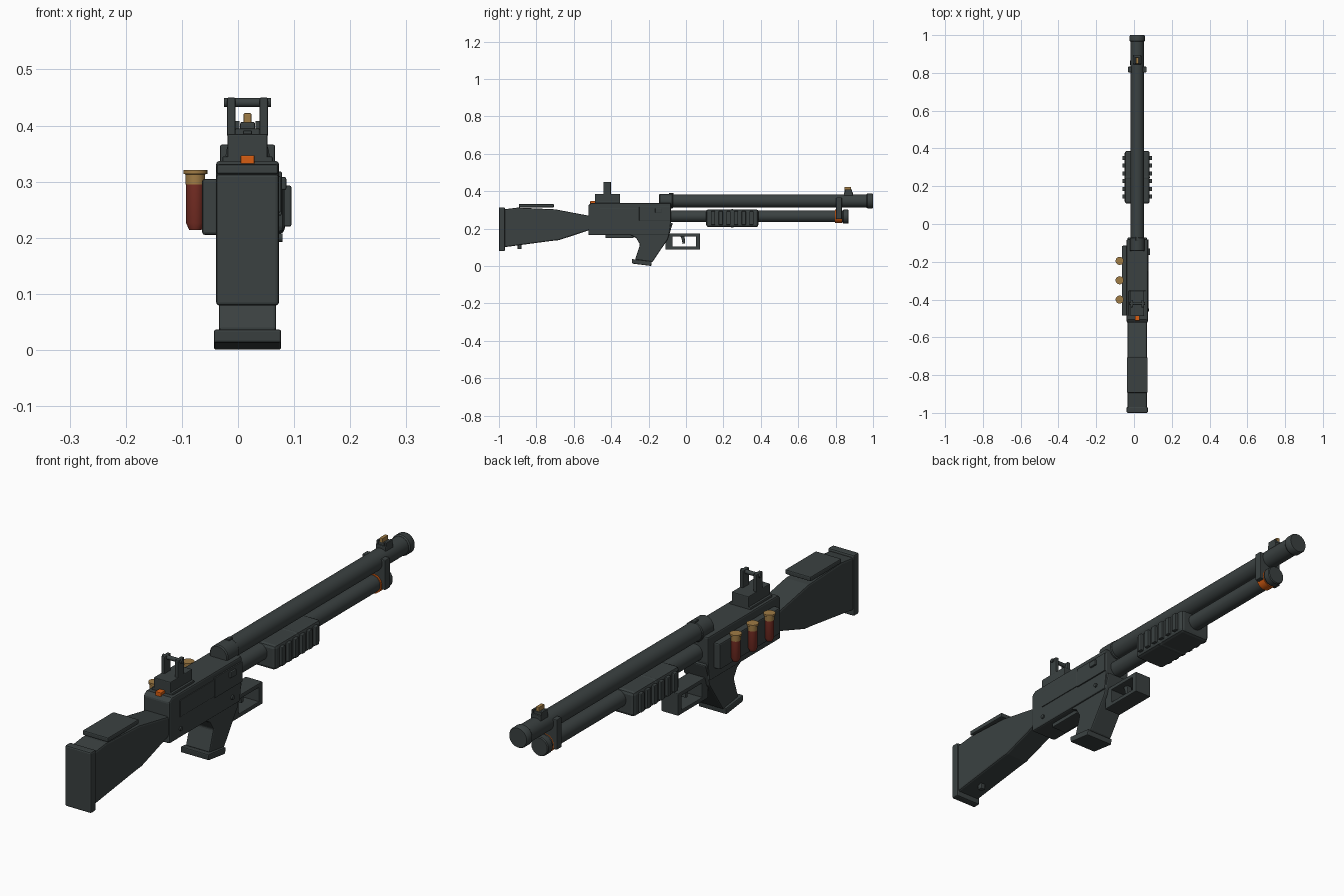
import bpy, bmesh, math
from mathutils import Matrix, Vector

if "Cube" in bpy.data.objects:
    bpy.data.objects.remove(bpy.data.objects["Cube"])

CX = 0.017  # centre line of the gun


def material(name, rgb):
    m = bpy.data.materials.new(name)
    m.diffuse_color = (*rgb, 1)
    m.use_nodes = True
    m.node_tree.nodes["Principled BSDF"].inputs["Base Color"].default_value = m.diffuse_color
    return m


STEEL = material("dark steel", (0.043, 0.053, 0.053))
ORANGE = material("orange", (0.68, 0.11, 0.006))
RED = material("shell red", (0.18, 0.026, 0.017))
BRASS = material("brass", (0.35, 0.2, 0.06))


def finish(name, bm, mat, bevel=0.0, smooth=False):
    bmesh.ops.recalc_face_normals(bm, faces=bm.faces)
    me = bpy.data.meshes.new(name)
    bm.to_mesh(me)
    bm.free()
    me.materials.append(mat)
    ob = bpy.data.objects.new(name, me)
    bpy.context.collection.objects.link(ob)
    if bevel:
        mod = ob.modifiers.new("bevel", 'BEVEL')
        mod.width = bevel
        mod.segments = 2
        mod.limit_method = 'ANGLE'
        mod.angle_limit = math.radians(40)
    if smooth:
        bpy.ops.object.select_all(action='DESELECT')
        ob.select_set(True)
        bpy.context.view_layer.objects.active = ob
        bpy.ops.object.shade_smooth_by_angle(angle=math.radians(35))
    return ob


def box(name, x, y, z, mat=STEEL, bevel=0.003):
    """Box from (low, high) ranges."""
    bm = bmesh.new()
    bmesh.ops.create_cube(bm, size=1)
    for v in bm.verts:
        v.co = Vector([r[0] + (c + 0.5) * (r[1] - r[0]) for c, r in zip(v.co, (x, y, z))])
    return finish(name, bm, mat, bevel)


def mid(half, off=0.0):
    return (CX + off - half, CX + off + half)


def prism(name, pts, half, bevel=0.004):
    """Side profile of (y, z) points extruded across x."""
    bm = bmesh.new()
    f = bm.faces.new([bm.verts.new((CX - half, y, z)) for y, z in pts])
    r = bmesh.ops.extrude_face_region(bm, geom=[f])
    bmesh.ops.translate(bm, vec=(2 * half, 0, 0),
                        verts=[g for g in r["geom"] if isinstance(g, bmesh.types.BMVert)])
    return finish(name, bm, STEEL, bevel)


def lathe(name, rings, origin, axis='Y', mat=STEEL, seg=32):
    """Stack of (position, radius) rings along an axis, closed at both ends."""
    bm = bmesh.new()
    loops = []
    for t, r in rings:
        loop = []
        for i in range(seg):
            a = 2 * math.pi * i / seg
            p = (r * math.cos(a), t, r * math.sin(a))
            if axis == 'Z':
                p = (p[0], p[2], t)
            elif axis == 'X':
                p = (t, p[0], p[2])
            loop.append(bm.verts.new(Vector(p) + Vector(origin)))
        loops.append(loop)
    for a, b in zip(loops, loops[1:]):
        for i in range(seg):
            j = (i + 1) % seg
            bm.faces.new((a[i], a[j], b[j], b[i]))
    bm.faces.new(loops[0])
    bm.faces.new(loops[-1])
    return finish(name, bm, mat, 0, True)


# barrel with breech ring and muzzle collar
lathe("barrel", [(-0.13, 0.0355), (0.98, 0.0355)], (CX, 0, 0.348))
lathe("breech_ring", [(-0.144, 0.035), (-0.14, 0.039), (-0.074, 0.039), (-0.07, 0.036)], (CX, 0, 0.347))
lathe("muzzle_collar", [(0.965, 0.036), (0.97, 0.04), (0.995, 0.04), (1.0, 0.037)], (CX, 0, 0.348))
box("breech_stud", mid(0.008), (-0.09, -0.068), (0.38, 0.391), bevel=0.002)

# magazine tube, cap, orange ring and barrel band
lathe("magazine_tube", [(-0.1, 0.032), (0.845, 0.032)], (CX, 0, 0.266))
lathe("magazine_cap", [(0.838, 0.033), (0.842, 0.037), (0.866, 0.037), (0.87, 0.034)], (CX, 0, 0.264))
lathe("magazine_ring", [(0.797, 0.036), (0.833, 0.036)], (CX, 0, 0.265), mat=ORANGE)
box("barrel_band", mid(0.049), (0.803, 0.833), (0.25, 0.366))

# sliding fore-end with side ribs
box("fore_end", mid(0.066), (0.108, 0.387), (0.208, 0.303), bevel=0.012)
for i in range(6):
    y = 0.145 + 0.041 * i
    for s in (-1, 1):
        box("fore_end_rib", mid(0.008, s * 0.07), (y - 0.011, y + 0.011), (0.22, 0.293))
box("fore_end_band", mid(0.067), (0.232, 0.263), (0.206, 0.304), bevel=0.012)

# receiver, grip and base plate
prism("receiver", [(-0.522, 0.165), (-0.522, 0.325), (-0.505, 0.337), (-0.08, 0.337),
                   (-0.08, 0.24), (-0.09, 0.165)], 0.056, 0.006)
prism("grip", [(-0.31, 0.172), (-0.267, 0.15), (-0.246, 0.115), (-0.272, 0.035), (-0.18, 0.02),
               (-0.098, 0.142), (-0.07, 0.23), (-0.15, 0.24), (-0.3, 0.2)], 0.051, 0.005)
prism("grip_base", [(-0.29, 0.037), (-0.183, 0.025), (-0.186, 0.0), (-0.288, 0.013)], 0.06, 0.004)
box("loading_gate", mid(0.033), (-0.43, -0.28), (0.15, 0.17))
box("ejection_port", (0.06, 0.078), (-0.25, -0.082), (0.24, 0.318), bevel=0.002)
box("bolt_handle", (0.07, 0.086), (-0.165, -0.13), (0.285, 0.308))
box("side_plate", (0.06, 0.076), (-0.46, -0.25), (0.245, 0.31), bevel=0.002)
for y, z in ((-0.455, 0.2), (-0.14, 0.2)):
    lathe("receiver_pin", [(0.06, 0.008), (0.079, 0.008)], (0, y, z), 'X', seg=16)

# trigger guard frame and trigger
G = mid(0.036)
box("guard_top", G, (-0.11, 0.075), (0.158, 0.174))
box("guard_bottom", G, (-0.11, 0.075), (0.088, 0.104))
box("guard_front", G, (0.053, 0.075), (0.09, 0.172))
box("guard_rear", G, (-0.11, -0.072), (0.09, 0.172))
prism("trigger", [(-0.03, 0.16), (-0.008, 0.16), (-0.004, 0.122), (-0.018, 0.118), (-0.022, 0.14)], 0.011, 0.002)

# shoulder stock with butt plate, cheek rest and sling stud
prism("stock", [(-0.975, 0.1), (-0.975, 0.303), (-0.9, 0.312), (-0.7, 0.303), (-0.515, 0.268),
                (-0.515, 0.192), (-0.68, 0.138), (-0.72, 0.134)], 0.051, 0.007)
box("butt_plate", mid(0.056), (-1.0, -0.968), (0.079, 0.314), bevel=0.006)
box("cheek_rest", mid(0.055), (-0.894, -0.706), (0.313, 0.331), bevel=0.004)
box("sling_stud", mid(0.01), (-0.9, -0.88), (0.09, 0.115))

# rear sight
box("rear_sight_base", mid(0.036), (-0.487, -0.353), (0.33, 0.385))
box("rear_sight_foot", mid(0.045), (-0.487, -0.353), (0.33, 0.345))
for s in (-1, 1):
    box("rear_sight_post", mid(0.0075, s * 0.029), (-0.441, -0.402), (0.38, 0.45))
lathe("rear_sight_bar", [(-0.042, 0.008), (0.042, 0.008)], (CX, -0.421, 0.441), 'X', seg=16)
box("safety_button", mid(0.0125), (-0.512, -0.485), (0.33, 0.347), ORANGE, 0.002)

# front sight
box("front_sight_base", mid(0.022), (0.845, 0.892), (0.375, 0.395))
for s in (-1, 1):
    box("front_sight_ear", mid(0.004, s * 0.018), (0.85, 0.887), (0.39, 0.408), bevel=0.001)
box("front_sight_post", mid(0.013), (0.848, 0.885), (0.39, 0.406), bevel=0.002)
box("front_sight_bead", mid(0.007), (0.848, 0.882), (0.404, 0.422), BRASS, 0.002)

# shell carrier with three spare shells
box("shell_carrier", (-0.064, -0.035), (-0.485, -0.115), (0.205, 0.305), bevel=0.005)
for y in (-0.195, -0.298, -0.4):
    o = (-0.076, y, 0)
    lathe("shell_body", [(0.214, 0.011), (0.226, 0.0165), (0.297, 0.0165)], o, 'Z', RED, 20)
    lathe("shell_head", [(0.295, 0.0175), (0.313, 0.0175), (0.314, 0.0215), (0.321, 0.0215)], o, 'Z', BRASS, 20)
